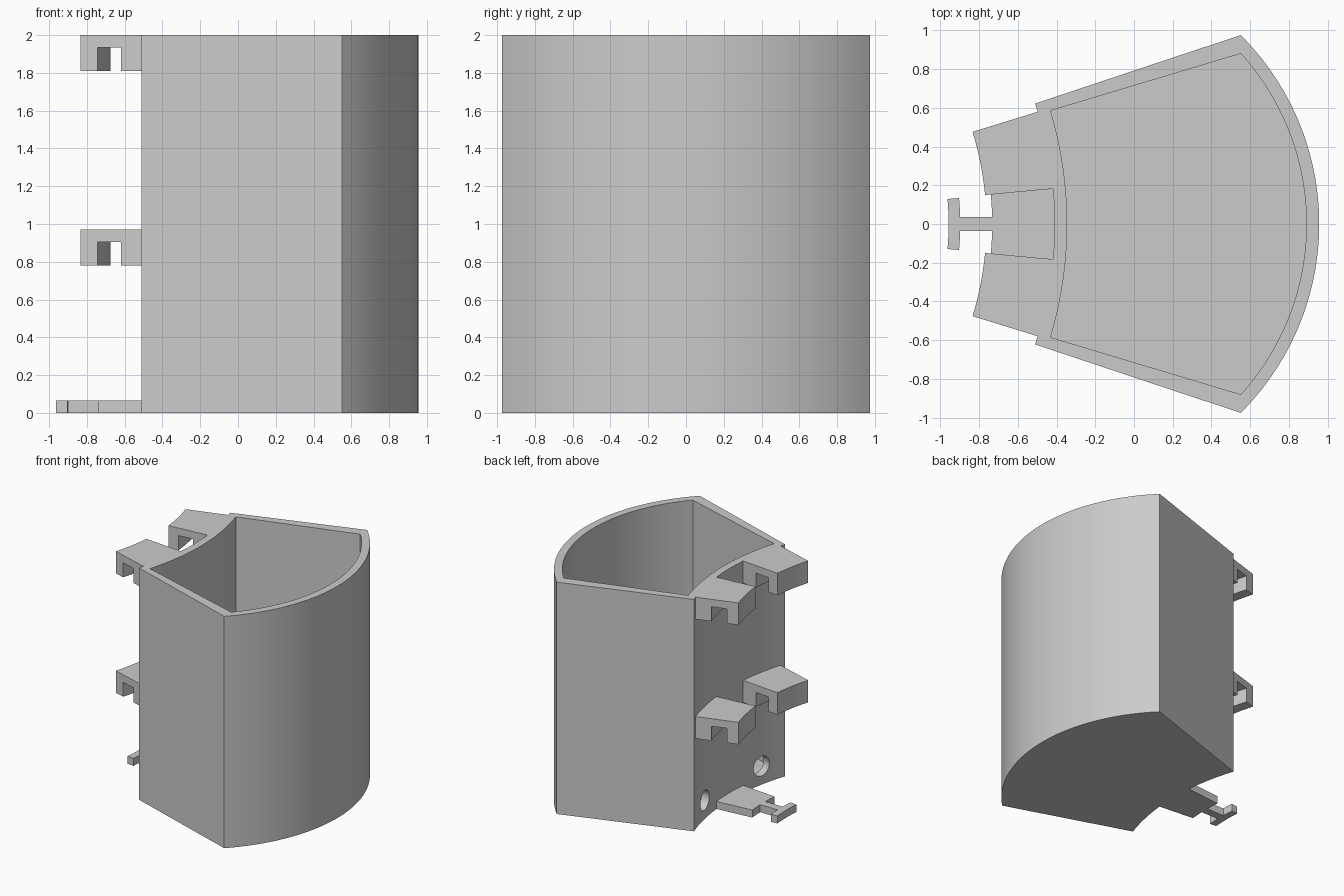
import bpy, bmesh, math
from mathutils import Matrix

if "Cube" in bpy.data.objects:
    bpy.data.objects.remove(bpy.data.objects["Cube"], do_unlink=True)

PIVOT = -2.38          # x of the axis that the back wall and hooks curve around
BOW = -0.42            # x of the centre of the bowed front wall
FLOOR = 0.065

grey = bpy.data.materials.new("plain grey")
grey.use_nodes = True
colour = (0.6, 0.6, 0.6, 1)
grey.diffuse_color = colour
grey.node_tree.nodes["Principled BSDF"].inputs["Base Color"].default_value = colour


def finish(name, bm):
    bmesh.ops.recalc_face_normals(bm, faces=bm.faces)
    mesh = bpy.data.meshes.new(name)
    bm.to_mesh(mesh)
    bm.free()
    mesh.materials.append(grey)
    obj = bpy.data.objects.new(name, mesh)
    bpy.context.collection.objects.link(obj)
    return obj


def smooth(obj):
    bpy.ops.object.select_all(action="DESELECT")
    obj.select_set(True)
    bpy.context.view_layer.objects.active = obj
    bpy.ops.object.shade_smooth_by_angle(angle=math.radians(25))


def arc(cx, r, start, end, steps):
    angles = [start + (end - start) * i / steps for i in range(steps + 1)]
    return [(cx + r * math.cos(a), r * math.sin(a)) for a in angles]


def wedge(name, back_r, half_angle, bow_r, z0, z1):
    """Prism with a curved back, straight radial sides and a bowed front."""
    t = math.radians(half_angle)
    # where the radial side meets the bowed front
    d = BOW - PIVOT
    reach = d * math.cos(t) + math.sqrt(bow_r ** 2 - (d * math.sin(t)) ** 2)
    edge = math.atan2(reach * math.sin(t), reach * math.cos(t) - d)
    outline = arc(BOW, bow_r, -edge, edge, 64) + arc(PIVOT, back_r, t, -t, 32)
    bm = bmesh.new()
    base = bm.faces.new([bm.verts.new((x, y, z0)) for x, y in outline])
    top = bmesh.ops.extrude_face_region(bm, geom=[base])["geom"]
    bmesh.ops.translate(bm, vec=(0, 0, z1 - z0),
                        verts=[v for v in top if isinstance(v, bmesh.types.BMVert)])
    return finish(name, bm)


def sweep(name, profile, start, end, steps=16):
    """Turn a closed radius/height profile around the pivot axis."""
    bm = bmesh.new()
    rings = []
    for i in range(steps + 1):
        a = math.radians(start + (end - start) * i / steps)
        rings.append([bm.verts.new((PIVOT + r * math.cos(a), r * math.sin(a), z))
                      for r, z in profile])
    n = len(profile)
    for a, b in zip(rings, rings[1:]):
        for k in range(n):
            bm.faces.new((a[k], a[(k + 1) % n], b[(k + 1) % n], b[k]))
    bm.faces.new(rings[0])
    bm.faces.new(rings[-1])
    obj = finish(name, bm)
    smooth(obj)
    return obj


def cut(obj, cutter):
    mod = obj.modifiers.new("cut", "BOOLEAN")
    mod.operation = "DIFFERENCE"
    mod.solver = "EXACT"
    mod.object = cutter
    bpy.context.view_layer.objects.active = obj
    bpy.ops.object.modifier_apply(modifier=mod.name)
    bpy.data.objects.remove(cutter, do_unlink=True)


def rect(r0, r1, z0, z1):
    return [(r0, z0), (r1, z0), (r1, z1), (r0, z1)]


# Open-topped bin body
body = wedge("bin_body", 1.97, 18.4, 1.376, 0, 2)
cut(body, wedge("cavity", 2.035, 16.7, 1.31, FLOOR, 2.2))

# Round drain holes through the back wall
for side in (-1, 1):
    a = side * math.radians(11.3)
    bm = bmesh.new()
    place = (Matrix.Translation((PIVOT, 0, 0.16)) @ Matrix.Rotation(a, 4, "Z")
             @ Matrix.Translation((2.0, 0, 0)) @ Matrix.Rotation(math.pi / 2, 4, "Y"))
    bmesh.ops.create_cone(bm, cap_ends=True, segments=32, radius1=0.085,
                          radius2=0.085, depth=0.3, matrix=place)
    cut(body, finish("hole_cutter", bm))
smooth(body)

# Two pairs of hooks with a slot open at the bottom
for level, top in (("upper", 2.0), ("middle", 0.97)):
    low, slot = top - 0.19, top - 0.065
    hook = [(1.618, low), (1.711, low), (1.711, slot), (1.841, slot),
            (1.841, low), (1.973, low), (1.973, top), (1.618, top)]
    for name, side in (("left", 1), ("right", -1)):
        sweep(f"{level}_{name}_hook", hook, side * 5.3, side * 17.1)

# T-shaped tab at the foot of the back wall
sweep("tab_plate", rect(1.648, 1.973, 0, FLOOR), -5.3, 5.3)
sweep("tab_crossbar", rect(1.423, 1.483, 0, FLOOR), -5.2, 5.2)
bm = bmesh.new()
bmesh.ops.create_cube(bm, size=1, matrix=Matrix.Translation((-0.815, 0, FLOOR / 2))
                      @ Matrix.Diagonal((0.17, 0.07, FLOOR, 1)))
finish("tab_stem", bm)
